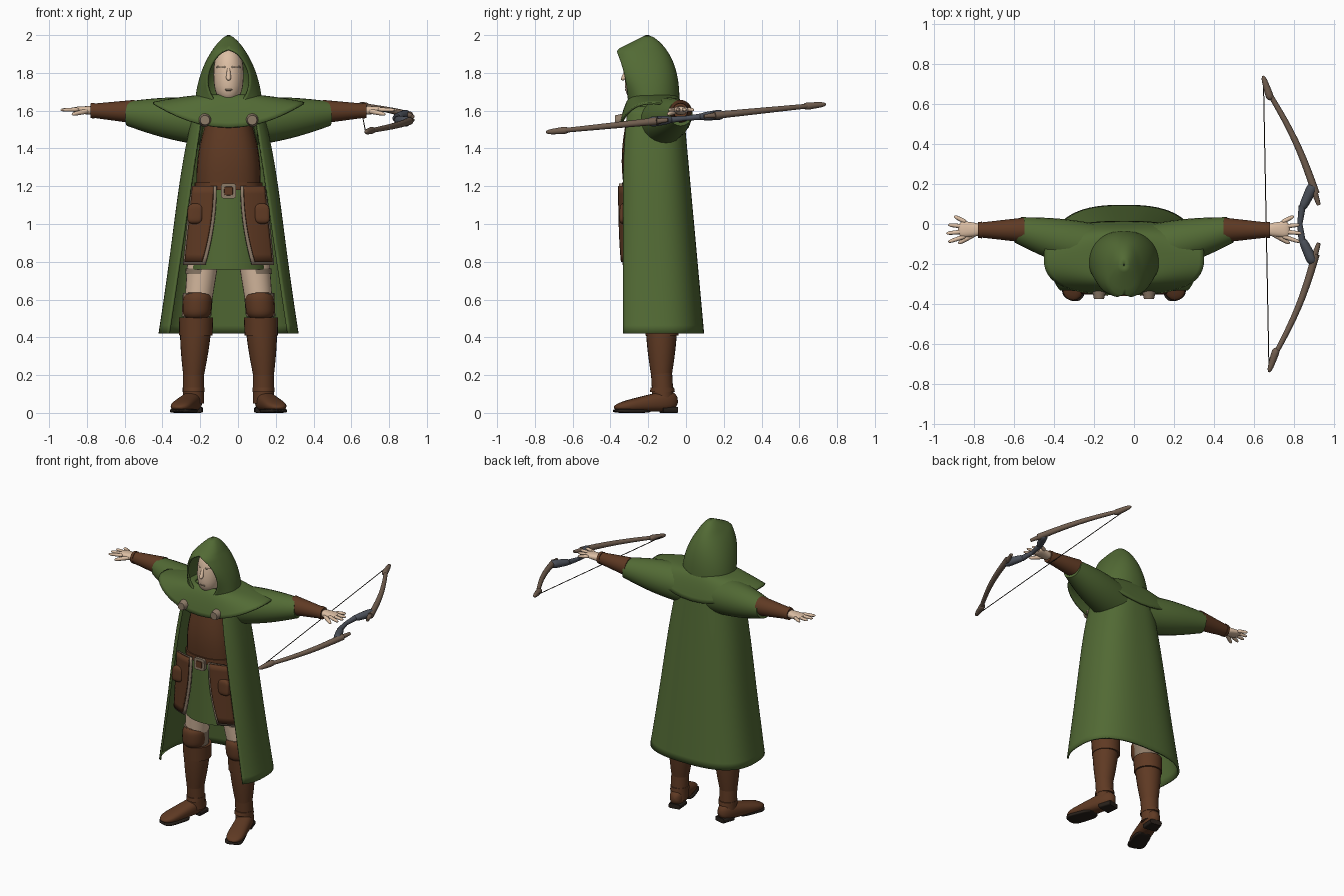
import bpy, bmesh
from math import sin, cos, asin, pi, copysign, sqrt, radians
from mathutils import Vector

cube = bpy.data.objects.get("Cube")
if cube:
    bpy.data.objects.remove(cube)

CENTRE_LINE = -0.05


def material(name, red, green, blue):
    mat = bpy.data.materials.new(name)
    mat.use_nodes = True
    mat.diffuse_color = (red, green, blue, 1)
    shader = next(node for node in mat.node_tree.nodes if node.type == 'BSDF_PRINCIPLED')
    shader.inputs["Base Color"].default_value = (red, green, blue, 1)
    shader.inputs["Roughness"].default_value = 0.8
    return mat


GREEN = material("green cloth", .085, .145, .035)
BROWN = material("brown leather", .115, .042, .017)
SKIN = material("skin", .72, .52, .37)
TAN = material("tan trim", .27, .2, .14)
WOOD = material("bow wood", .17, .115, .08)
METAL = material("dark metal", .07, .08, .1)
DARK = material("dark sole", .02, .014, .01)


def power(value, square):
    """Superellipse coordinate: a square of two gives a circle."""
    return copysign(abs(value) ** (2 / square), value)


def mix(a, b, t):
    return a + (b - a) * t


def build(name, mat, grid, closed=True, caps=False, thickness=0):
    """Skin a grid of points, offset to the body centre line."""
    bm = bmesh.new()
    rings = [[bm.verts.new((x + CENTRE_LINE, y, z)) for x, y, z in ring] for ring in grid]
    count = len(grid[0])
    for low, high in zip(rings, rings[1:]):
        for i in range(count if closed else count - 1):
            j = (i + 1) % count
            bm.faces.new((low[i], low[j], high[j], high[i]))
    if caps:
        bm.faces.new(rings[0])
        bm.faces.new(rings[-1])
    bmesh.ops.remove_doubles(bm, verts=bm.verts, dist=.0002)
    bmesh.ops.recalc_face_normals(bm, faces=bm.faces)
    mesh = bpy.data.meshes.new(name)
    bm.to_mesh(mesh)
    bm.free()
    for face in mesh.polygons:
        face.use_smooth = True
    mesh.set_sharp_from_angle(angle=radians(50))
    mesh.materials.append(mat)
    ob = bpy.data.objects.new(name, mesh)
    bpy.context.collection.objects.link(ob)
    if thickness:
        solid = ob.modifiers.new("thickness", 'SOLIDIFY')
        solid.thickness, solid.offset = thickness, 0


def limb(name, mat, start, end, first, last, bulge=0, bend=0, square=2, rounded=False, steps=16, sides=24):
    """Tapered solid between two points; sizes are a radius or a (width, height) pair."""
    start, end = Vector(start), Vector(end)
    along = (end - start).normalized()
    upright = abs(along.z) > .7
    across = Vector((1, 0, 0)) if upright else Vector((0, 0, 1)).cross(along).normalized()
    up = Vector((0, 1, 0)) if upright else along.cross(across)
    first, last = [size if isinstance(size, tuple) else (size, size) for size in (first, last)]
    grid = []
    for step in range(steps + 1):
        t = (1 - cos(pi * step / steps)) / 2
        middle = start.lerp(end, t) + Vector((bend * sin(pi * t), 0, 0))
        scale = max(.05, sqrt(1 - abs(2 * t - 1) ** 5)) if rounded else 1
        width, height = [scale * (mix(a, b, t) + bulge * sin(pi * t)) for a, b in zip(first, last)]
        turns = [2 * pi * i / sides for i in range(sides)]
        grid.append([middle + across * width * power(cos(turn), square) + up * height * power(sin(turn), square)
                     for turn in turns])
    build(name, mat, grid, caps=True)


def pair(name, mat, start, end, first, last, **options):
    """The same limb on the left and right of the body."""
    for side, sign in (("left", 1), ("right", -1)):
        ends = [(sign * x, y, z) for x, y, z in (start, end)]
        limb(f"{side}_{name}", mat, *ends, first, last, **options)


def drape(name, mat, bottom, top, square, section, steps=28, sides=56):
    """Open-fronted cloth whose section rule gives width, back, front and opening."""
    grid = []
    for step in range(steps + 1):
        t = step / steps
        width, back, front, opening = section(t)
        middle = mix(front, back, .4)
        gap = asin(min(.97, opening / width) ** (square / 2))
        reach = (middle - front) / cos(gap) ** (2 / square)
        ring = []
        for i in range(sides + 1):
            turn = mix(gap, 2 * pi - gap, i / sides)
            depth = power(cos(turn), square)
            y = middle - depth * (reach if depth > 0 else back - middle)
            ring.append((width * power(sin(turn), square), y, mix(bottom, top, t)))
        grid.append(ring)
    build(name, mat, grid, closed=False, thickness=.012)


def hip_plate(name, mat, sign, margin, lift, steps=10):
    """Hanging plate wrapped around the front of the hip."""
    grid = []
    for row in range(steps + 1):
        t = row / steps
        inner, outer = .08 + .06 * t * t - margin, .19 + .04 * t + margin / 2
        xs = [mix(inner, outer, i / steps) for i in range(steps + 1)]
        grid.append([(sign * x, -.18 - (.16 + lift) * sqrt(1 - (x / .3) ** 2), mix(1.2, .8 - margin, t))
                     for x in xs])
    build(name, mat, grid, closed=False, thickness=.012)


# Cloak and hood
def cloak_section(t):
    width = .365 - .19 * t + .015 * sin(pi * t * t)
    return width, .09 - .11 * t, -.33 + .03 * t ** 8, .315 - .18 * t


def hood_section(t):
    width = .003 + .17 * (1 - t ** 2) ** .75
    back = -.2 + .16 * (1 - t ** 3) ** .75
    front = max(-.3 - .1 * t * t, -1 + .79 * t)
    return width, back, front, .11 * max(0, sin(pi * t / .82)) ** .6


drape("cloak", GREEN, .42, 1.62, 2.6, cloak_section)
drape("hood", GREEN, 1.6, 1.995, 2.2, hood_section)

# Shoulder mantle, hanging lower at front and back than over the arms
mantle = []
for step in range(13):
    t = step / 12
    ring = []
    for i in range(56):
        side, ahead = [power(wave(2 * pi * i / 56), 2.6) for wave in (sin, cos)]
        drop = .02 * t + t * t * (.15 - .13 * side * side)
        ring.append(((.12 + .28 * t) * side, -.17 - (.11 + .07 * t) * ahead, 1.68 - drop))
    mantle.append(ring)
build("shoulder_mantle", GREEN, mantle, thickness=.012)
pair("cloak_clasp", TAN, (.125, -.33, 1.55), (.125, -.375, 1.55), .036, .025)

# Head and face
limb("head", SKIN, (0, -.24, 1.64), (0, -.21, 1.94), (.06, .075), (.06, .08), bulge=.02, rounded=True)
limb("neck", SKIN, (0, -.2, 1.58), (0, -.21, 1.7), .06, .05)
limb("nose", SKIN, (0, -.31, 1.83), (0, -.335, 1.76), .007, .015, rounded=True)
limb("mouth", TAN, (-.02, -.318, 1.71), (.02, -.318, 1.71), .005, .005, rounded=True)
pair("brow", TAN, (.014, -.312, 1.83), (.065, -.277, 1.83), .01, .006, rounded=True)

# Torso, corset, belt and skirt
limb("shirt", GREEN, (0, -.18, 1.2), (0, -.17, 1.62), (.15, .12), (.1, .09), bulge=.03)
limb("corset", BROWN, (0, -.18, 1.19), (0, -.18, 1.53), (.17, .15), (.125, .14), bulge=.015, square=2.5)
limb("belt", BROWN, (0, -.18, 1.18), (0, -.18, 1.22), (.18, .16), (.18, .16), square=2.5)
limb("skirt", GREEN, (0, -.18, .76), (0, -.18, 1.2), (.2, .15), (.17, .145))
limb("buckle", TAN, (0, -.33, 1.175), (0, -.355, 1.175), .04, .04, square=6)
limb("buckle_centre", BROWN, (0, -.35, 1.175), (0, -.36, 1.175), .024, .022, square=6)

# Hip guards with trim, and belt pouches
for side, sign in (("left", 1), ("right", -1)):
    hip_plate(side + "_hip_guard", BROWN, sign, margin=0, lift=.02)
    hip_plate(side + "_hip_trim", TAN, sign, margin=.017, lift=.005)
pair("belt_pouch", BROWN, (.18, -.33, 1), (.175, -.33, 1.11), (.04, .025), (.04, .02), square=4, rounded=True)

# Arms and hands
pair("sleeve", GREEN, (.12, -.13, 1.54), (.53, -.03, 1.585), .125, .066, bulge=.012)
pair("bracer", BROWN, (.5, -.03, 1.595), (.73, -.03, 1.6), .062, .036)
pair("bracer_rim", BROWN, (.71, -.03, 1.6), (.73, -.03, 1.6), .042, .039)
pair("palm", SKIN, (.71, -.03, 1.6), (.83, -.025, 1.606), (.03, .026), (.044, .014), square=2.4, rounded=True)
for i, finger in enumerate(("index", "middle", "ring", "little")):
    root = -.06 + .023 * i
    spread = -.03 + .02 * i
    reach = .89 - .01 * (i - 1) ** 2
    pair(finger + "_finger", SKIN, (.79, root, 1.606), (reach, root + spread, 1.604), .012, .009,
         rounded=True, sides=10)
pair("thumb", SKIN, (.74, -.045, 1.6), (.83, -.098, 1.58), .015, .01, rounded=True, sides=10)

# Legs, knee pads and boots
pair("thigh", SKIN, (.17, -.14, .5), (.13, -.17, .85), .068, .085)
pair("thigh_band", TAN, (.148, -.158, .735), (.143, -.16, .765), .081, .084)
pair("knee_band", TAN, (.17, -.14, .51), (.162, -.15, .635), .078, .08)
pair("knee_pad", BROWN, (.17, -.165, .49), (.162, -.172, .65), .072, .072, bulge=.005, rounded=True)
pair("boot_ankle", BROWN, (.185, -.12, .05), (.185, -.13, .22), .056, .056)
pair("boot_calf", BROWN, (.185, -.13, .2), (.172, -.13, .5), .055, .086, bulge=.005)
pair("boot_cuff", BROWN, (.173, -.127, .41), (.172, -.13, .505), .088, .091)
pair("ankle_strap", BROWN, (.185, -.125, .11), (.185, -.125, .135), (.058, .066), (.058, .062))
pair("boot_foot", BROWN, (.17, -.045, .07), (.27, -.38, .028), (.05, .064), (.06, .022), square=2.5, rounded=True)
pair("boot_sole", DARK, (.2, -.19, .011), (.27, -.382, .011), (.052, .011), (.06, .011), square=5, rounded=True)
pair("boot_heel", DARK, (.174, -.05, .016), (.19, -.13, .016), (.04, .016), (.05, .016), square=5)


# Bow, held in the left hand and rising gently towards the back
def bow_part(name, mat, start, end, *sizes, **options):
    ends = [(x, y, 1.56 + .1 * y) for x, y in (start, end)]
    limb("bow_" + name, mat, *ends, *sizes, sides=14, **options)


for end, sign in (("rear", 1), ("front", -1)):
    lean = .015 * sign  # the string tilts slightly across the body
    bow_part(end + "_limb", WOOD, (.96, .15 * sign), (.726 - lean, .68 * sign), .02, .012, bend=.022)
    bow_part(end + "_tip", WOOD, (.75 - lean, .62 * sign), (.71 - lean, .742 * sign), .022, .012, rounded=True)
    bow_part(end + "_stub", WOOD, (.975, .095 * sign), (.95, .17 * sign), .01, .017)
    bow_part(end + "_clamp", METAL, (.95, .2 * sign), (.888, .07 * sign), .03, .02, rounded=True)
    bow_part(end + "_grip", METAL, (.88, 0), (.892, .09 * sign), .013, .018)
bow_part("string", DARK, (.725, -.7), (.698, .71), .0025, .0025)
